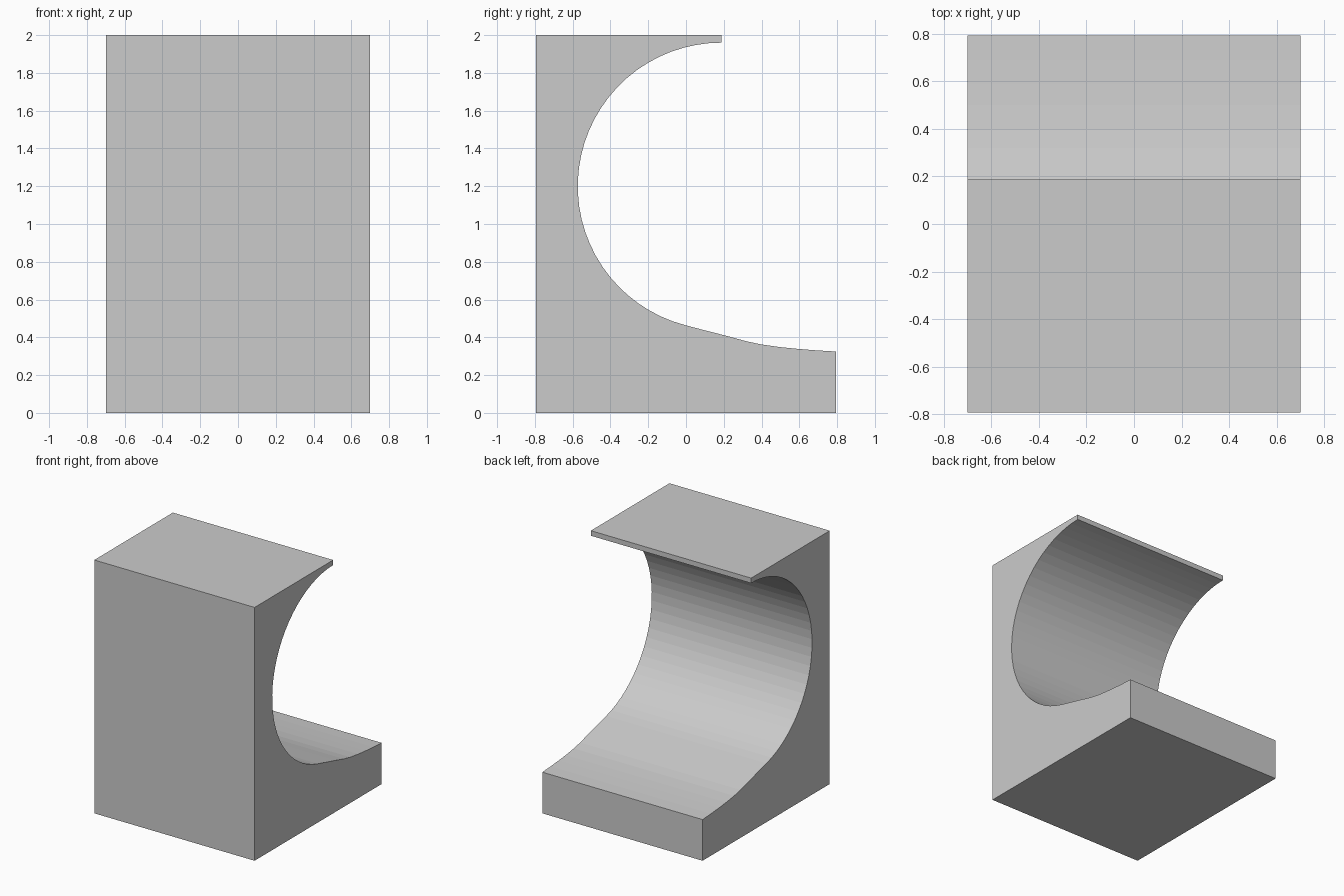
import bpy, bmesh
from math import cos, sin, radians

if "Cube" in bpy.data.objects:
    bpy.data.objects.remove(bpy.data.objects["Cube"])

HALF_WIDTH, HALF_DEPTH, LIP_Y = 0.70, 0.793, 0.187
CENTRE_Y, CENTRE_Z, RADIUS = 0.187, 1.20, 0.76

# Side profile (y, z): base and front toe
profile = [(-HALF_DEPTH, 0), (HALF_DEPTH, 0)]

# Gentle run-out along the toe, from its end up to the hollow
profile += [(HALF_DEPTH, 0.325), (0.69, 0.331), (0.59, 0.339), (0.50, 0.348),
            (0.40, 0.362), (0.32, 0.379), (0.21, 0.409), (0.10, 0.437)]

# Round hollow, from the toe up to the underside of the lip
STEPS = 32
for i in range(STEPS + 1):
    a = radians(255.5 + (90 - 255.5) * i / STEPS)
    profile.append((CENTRE_Y + RADIUS * cos(a), CENTRE_Z + RADIUS * sin(a)))

# Thin lip and flat top
profile += [(LIP_Y, 2), (-HALF_DEPTH, 2)]

# Extrude the profile across the width
bm = bmesh.new()
face = bm.faces.new([bm.verts.new((-HALF_WIDTH, y, z)) for y, z in profile])
result = bmesh.ops.extrude_face_region(bm, geom=[face])
moved = [v for v in result["geom"] if isinstance(v, bmesh.types.BMVert)]
bmesh.ops.translate(bm, verts=moved, vec=(2 * HALF_WIDTH, 0, 0))
bmesh.ops.recalc_face_normals(bm, faces=bm.faces)

mesh = bpy.data.meshes.new("hollowed_block")
bm.to_mesh(mesh)
bm.free()
bpy.context.collection.objects.link(bpy.data.objects.new("hollowed_block", mesh))
